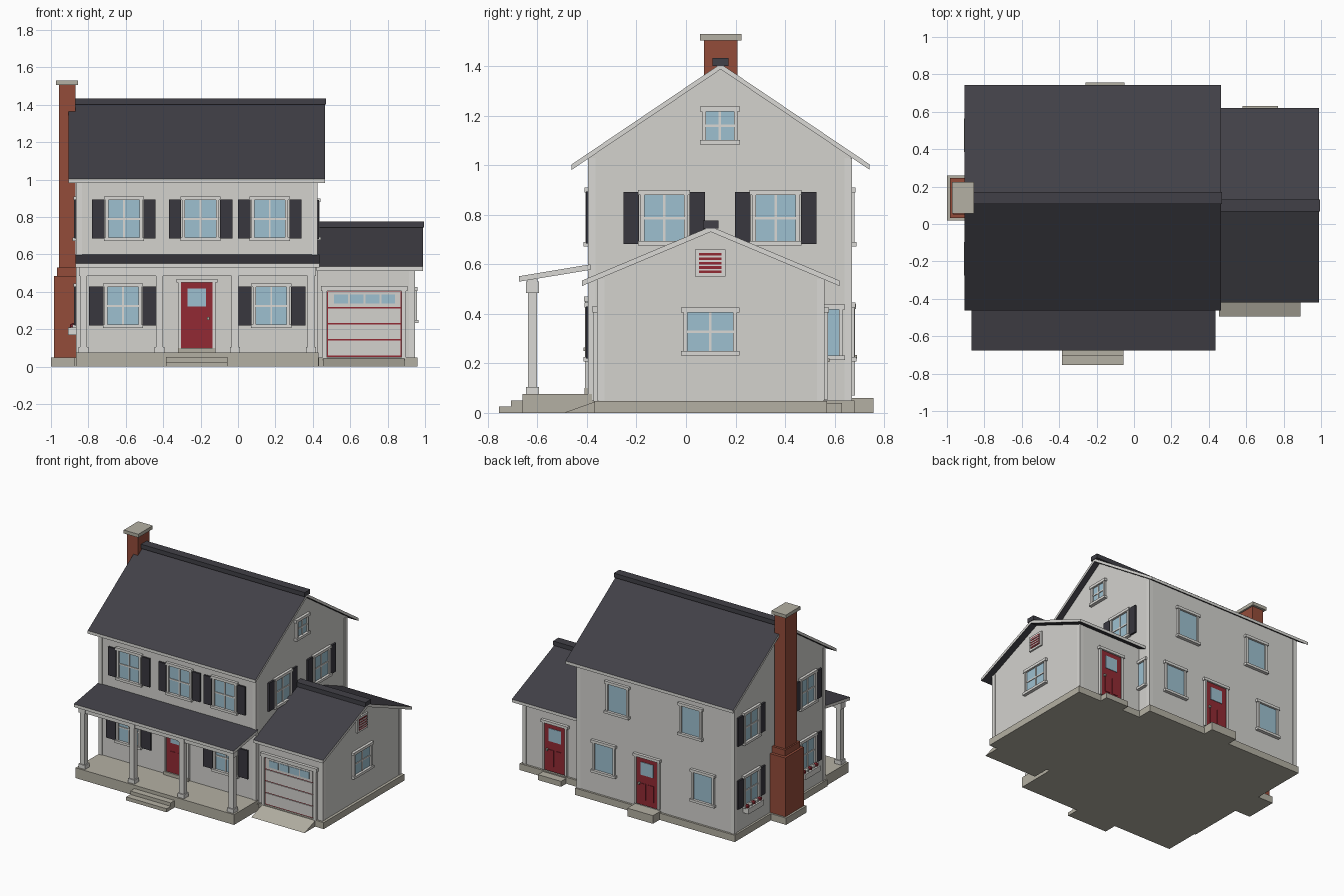
import bpy, bmesh
from mathutils import Matrix, Vector

cube = bpy.data.objects.get("Cube")
if cube:
    bpy.data.objects.remove(cube, do_unlink=True)


def material(name, *rgb):
    linear = [((c / 255 + 0.055) / 1.055) ** 2.4 for c in rgb] + [1.0]
    m = bpy.data.materials.new(name)
    m.use_nodes = True
    m.diffuse_color = linear
    m.node_tree.nodes["Principled BSDF"].inputs["Base Color"].default_value = linear
    return m


SIDING = material("siding", 211, 210, 206)
TRIM = material("trim", 218, 217, 213)
ROOF = material("roof_shingle", 65, 64, 71)
SHUTTER = material("shutter_charcoal", 56, 55, 62)
BRICK = material("brick", 148, 76, 58)
CONCRETE = material("concrete", 180, 176, 163)
GLASS = material("glass", 157, 192, 208)
RED = material("door_red", 146, 42, 52)

# Wall planes: axis of the normal, its sign, position
FRONT, BACK = (1, -1, -0.39), (1, 1, 0.665)
LEFT, RIGHT = (0, -1, -0.86), (0, 1, 0.42)
G_FRONT, G_BACK, G_SIDE = (1, -1, -0.355), (1, 1, 0.555), (0, 1, 0.94)


class Part:
    """Collects solids into one named object."""

    def __init__(self, name):
        self.name, self.bm, self.mats = name, bmesh.new(), []

    def slot(self, mat):
        if mat not in self.mats:
            self.mats.append(mat)
        return self.mats.index(mat)

    def box(self, x, y, z, mat):
        size = Vector((x[1] - x[0], y[1] - y[0], z[1] - z[0]))
        mid = Vector((sum(x), sum(y), sum(z))) / 2
        made = bmesh.ops.create_cube(self.bm, size=1, matrix=Matrix.LocRotScale(mid, None, size))
        for f in {f for v in made["verts"] for f in v.link_faces}:
            f.material_index = self.slot(mat)
        return self

    def plate(self, wall, u, z, w, h, depth, mat, start=-0.005):
        axis, sign, pos = wall
        across = (u - w / 2, u + w / 2)
        out = sorted((pos + sign * start, pos + sign * depth))
        x, y = (out, across) if axis == 0 else (across, out)
        return self.box(x, y, (z - h / 2, z + h / 2), mat)

    def prism(self, profile, x, mat, edge=None):
        # Extrude a y-z profile along x; upright faces may take the edge colour
        ends = [[self.bm.verts.new((px, y, z)) for y, z in profile] for px in x]
        n = len(profile)
        faces = [self.bm.faces.new(e) for e in ends]
        for i in range(n):
            j = (i + 1) % n
            faces.append(self.bm.faces.new((ends[0][i], ends[0][j], ends[1][j], ends[1][i])))
        bmesh.ops.recalc_face_normals(self.bm, faces=faces)
        for f in faces:
            f.normal_update()
            f.material_index = self.slot(edge if edge and abs(f.normal.z) < 0.3 else mat)
        return self

    def blob(self, at, r, mat):
        made = bmesh.ops.create_icosphere(self.bm, subdivisions=1, radius=r,
                                          matrix=Matrix.Translation(at))
        for f in {f for v in made["verts"] for f in v.link_faces}:
            f.material_index = self.slot(mat)

    def finish(self):
        mesh = bpy.data.meshes.new(self.name)
        self.bm.to_mesh(mesh)
        self.bm.free()
        for m in self.mats:
            mesh.materials.append(m)
        bpy.context.collection.objects.link(bpy.data.objects.new(self.name, mesh))


def gable_block(name, x, yc, half, apex, slope):
    eave = apex - half * slope
    Part(name).prism([(yc - half, 0.04), (yc + half, 0.04), (yc + half, eave),
                      (yc, apex), (yc - half, eave)], x, SIDING).finish()


def gable_roof(name, x, yc, half, top, slope, thick=0.022):
    p = Part(name)
    for s in (-1, 1):
        ye, ze = yc + s * half, top - half * slope
        p.prism([(ye, ze), (yc, top), (yc, top - thick), (ye, ze - thick)], x, ROOF, TRIM)
    p.box((x[0], x[1] + 0.004), (yc - 0.032, yc + 0.032), (top - 0.008, top + 0.024), ROOF)
    p.finish()


def window(name, wall, u, z, w=0.165, h=0.2, shutters=0, panes=True):
    p = Part(name)
    p.plate(wall, u, z, w, h, 0.005, GLASS)
    for s in (-1, 1):
        p.plate(wall, u + s * (w / 2 + 0.008), z, 0.016, h, 0.016, TRIM)
        if shutters:
            p.plate(wall, u + s * (w / 2 + 0.022 + shutters / 2), z, shutters, 0.21, 0.013, SHUTTER)
    p.plate(wall, u, z + h / 2 + 0.01, w + 0.05, 0.02, 0.02, TRIM)
    p.plate(wall, u, z - h / 2 - 0.009, w + 0.05, 0.018, 0.024, TRIM)
    if panes:
        p.plate(wall, u, z, 0.01, h, 0.01, TRIM)
        p.plate(wall, u, z, w, 0.01, 0.01, TRIM)
    p.finish()


def door(name, wall, u, bottom, w=0.17, h=0.35):
    p = Part(name)
    p.plate(wall, u, bottom + h / 2, w, h, 0.01, RED)
    for s in (-1, 1):
        p.plate(wall, u + s * (w / 2 + 0.008), bottom + h / 2, 0.016, h, 0.018, TRIM)
        p.plate(wall, u + s * 0.032, bottom + 0.1, 0.045, 0.12, 0.014, RED)
    p.plate(wall, u, bottom + h + 0.01, w + 0.05, 0.02, 0.022, TRIM)
    p.plate(wall, u, bottom + h * 0.77, 0.1, 0.095, 0.014, GLASS)
    p.plate(wall, u + w * 0.36, bottom + h * 0.45, 0.014, 0.014, 0.025, CONCRETE)
    p.finish()


# Foundations, porch floor, steps, stoops and driveway
base = Part("foundation")
base.box((-0.875, 0.432), (-0.4, 0.68), (0, 0.05), CONCRETE)
base.box((0.42, 0.96), (-0.37, 0.57), (0, 0.048), CONCRETE)
base.box((-1.0, -0.86), (0.02, 0.26), (0, 0.05), CONCRETE)
base.finish()
Part("porch_floor").box((-0.865, 0.43), (-0.66, -0.38), (0, 0.076), CONCRETE).finish()
steps = Part("porch_steps")
steps.box((-0.385, -0.055), (-0.755, -0.65), (0, 0.026), CONCRETE)
steps.box((-0.385, -0.055), (-0.707, -0.65), (0, 0.051), CONCRETE)
steps.finish()
Part("back_stoop").box((-0.26, -0.05), (0.66, 0.757), (0, 0.06), CONCRETE).finish()
Part("garage_stoop").box((0.58, 0.77), (0.56, 0.63), (0, 0.04), CONCRETE).finish()
Part("driveway_ramp").prism([(-0.495, 0), (-0.36, 0.048), (-0.36, 0)], (0.455, 0.89), CONCRETE).finish()

# House and garage bodies with roofs
gable_block("house_walls", (-0.86, 0.42), 0.1375, 0.5275, 1.39, 0.675)
gable_block("garage_walls", (0.41, 0.94), 0.1, 0.455, 0.735, 0.42)
gable_roof("house_roof", (-0.905, 0.466), 0.14, 0.602, 1.41, 0.675)
gable_roof("garage_roof", (0.42, 0.99), 0.1, 0.52, 0.753, 0.42)

# Corner boards
corners = Part("corner_boards")
for wall, ends, top in ((FRONT, (-0.85, 0.41), 1.03), (BACK, (-0.85, 0.41), 1.03),
                        (LEFT, (-0.38, 0.655), 1.03), (RIGHT, (-0.38, 0.655), 1.03),
                        (G_FRONT, (0.93,), 0.54), (G_BACK, (0.93,), 0.54),
                        (G_SIDE, (-0.345, 0.545), 0.54)):
    for u in ends:
        corners.plate(wall, u, (top + 0.05) / 2, 0.03, top - 0.05, 0.005, TRIM)
corners.finish()

# Porch roof, beam and posts
Part("porch_roof").prism([(-0.675, 0.552), (-0.385, 0.6), (-0.385, 0.578), (-0.675, 0.53)],
                         (-0.87, 0.435), ROOF, TRIM).finish()
Part("porch_beam").box((-0.85, 0.415), (-0.64, -0.6), (0.487, 0.54), TRIM).finish()
for i in range(4):
    x, y = -0.825 + i * 0.405, -0.62
    post = Part("porch_post")
    for r, z0, z1 in ((0.019, 0.07, 0.5), (0.027, 0.07, 0.105), (0.026, 0.485, 0.53)):
        post.box((x - r, x + r), (y - r, y + r), (z0, z1), TRIM)
    post.finish()

# Windows
for x in (-0.61, -0.2, 0.17):
    window("front_upper_window", FRONT, x, 0.79, shutters=0.065)
for x in (-0.615, 0.178):
    window("front_lower_window", FRONT, x, 0.325, shutters=0.078)
for y in (-0.088, 0.362):
    window("right_upper_window", RIGHT, y, 0.787, w=0.16, h=0.185, shutters=0.063)
window("right_lower_window", RIGHT, 0.54, 0.325, w=0.155, h=0.185, panes=False)
window("attic_window", RIGHT, 0.137, 1.16, w=0.112, h=0.115)
window("garage_window", G_SIDE, 0.098, 0.328, w=0.185, h=0.155)
for x, z in ((0.09, 0.79), (-0.51, 0.79), (0.2, 0.325), (-0.61, 0.325)):
    window("back_window", BACK, x, z, w=0.15, h=0.2, panes=False)
for y in (-0.185, 0.475):
    for z in (0.79, 0.325):
        window("left_window", LEFT, y, z, w=0.15, shutters=0.06)
    planter = Part("window_box").plate(LEFT, y, 0.19, 0.18, 0.04, 0.048, TRIM)
    for i in range(5):
        planter.blob((-0.884, y - 0.072 + i * 0.036, 0.217), 0.018, TRIM if i % 2 else RED)
    planter.finish()

# Doors
door("front_door", FRONT, -0.22, 0.1)
Part("front_threshold").plate(FRONT, -0.22, 0.088, 0.2, 0.026, 0.02, CONCRETE).finish()
door("back_door", BACK, -0.155, 0.07)
door("garage_back_door", G_BACK, 0.675, 0.055)

# Garage door: pale panels over a red backing
gd = Part("garage_door").plate(G_FRONT, 0.675, 0.228, 0.4, 0.35, 0.006, RED)
for i in range(4):
    gd.plate(G_FRONT, 0.675, 0.1 + i * 0.0865, 0.385, 0.079, 0.012, SIDING)
    gd.plate(G_FRONT, 0.551 + i * 0.084, 0.362, 0.074, 0.05, 0.015, GLASS)
for s in (-1, 1):
    gd.plate(G_FRONT, 0.675 + s * 0.211, 0.23, 0.022, 0.37, 0.018, TRIM)
gd.plate(G_FRONT, 0.675, 0.418, 0.46, 0.026, 0.022, TRIM)
gd.finish()

# Gable vent with louvres
vent = Part("garage_vent").plate(G_SIDE, 0.098, 0.605, 0.125, 0.11, 0.012, TRIM)
vent.plate(G_SIDE, 0.098, 0.605, 0.09, 0.08, 0.015, RED)
for i in range(4):
    vent.plate(G_SIDE, 0.098, 0.578 + i * 0.018, 0.09, 0.007, 0.018, TRIM)
vent.finish()

# Chimney
ch = Part("chimney")
ch.box((-0.985, -0.855), (0.032, 0.247), (0.05, 0.485), BRICK)
ch.box((-0.968, -0.855), (0.05, 0.225), (0.48, 0.53), BRICK)
ch.box((-0.958, -0.868), (0.072, 0.208), (0.5, 1.51), BRICK)
ch.box((-0.974, -0.855), (0.057, 0.225), (1.505, 1.53), CONCRETE)
ch.finish()
